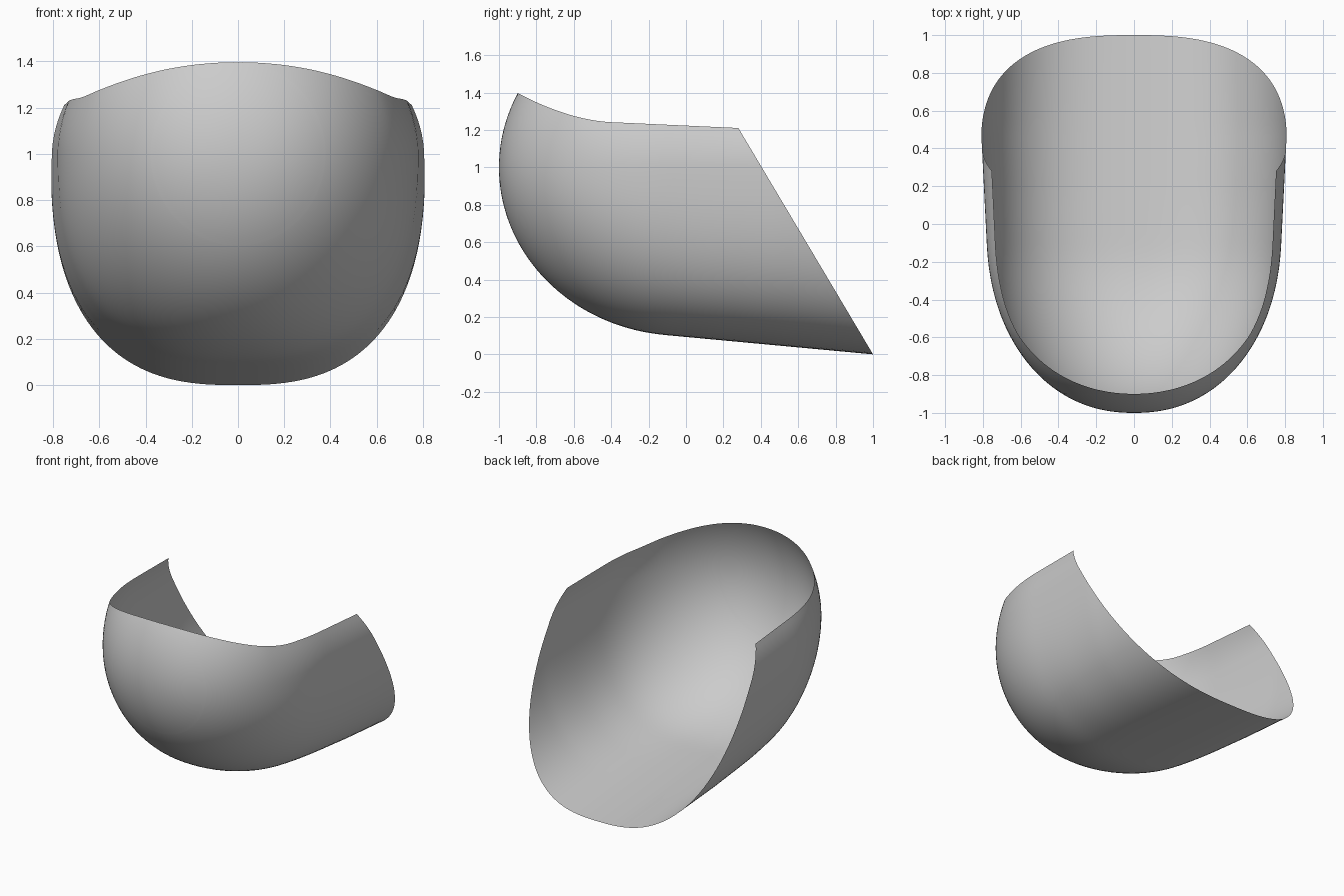
import bpy, bmesh, math
from mathutils import Vector

if "Cube" in bpy.data.objects:
    bpy.data.objects.remove(bpy.data.objects["Cube"], do_unlink=True)

MID = 1.0      # height of the widest line
SEGMENTS = 72


def spow(v, e):
    return math.copysign(abs(v) ** e, v)


def half_width(y):
    t = min(1, max(0, (-0.1 - y) / 0.9))
    return (0.785 + 0.05 * min(y, 0.5)) * (1 - t ** 2.2) ** (1 / 2.2)


def nose_height(y):
    t = min(1, max(0, (-0.02 - y) / 0.98))
    return 0.9 * math.sqrt(1 - t * t)


def depth_below(y):
    # round nose running into a gently sloping floor
    return nose_height(y) if y < -0.11 else MID - 0.093 * (1 - y)


def height_above(y):
    return min(nose_height(y), 0.66 - 0.13 * y)


def rim_height(y):
    if y < -0.37:
        return 1.24 + 0.157 * ((-0.37 - y) / 0.53) ** 1.8
    return 1.24 - 0.046 * (y + 0.37)


def section(y):
    """Open, squarish U from one rim to the other; closed ahead of the rim."""
    w, low, high = half_width(y), depth_below(y), height_above(y)
    rise = min(1, (rim_height(y) - MID) / high) if high > 1e-6 else 1
    if y < -0.8999:
        rise = 1
    end = math.pi / 2 + math.asin(rise)
    b = min(1, max(0, (y + 0.9) / 1.1))
    e_low = 2 / (2 + 0.67 * b * b * (3 - 2 * b))
    pts = []
    for i in range(SEGMENTS + 1):
        a = end * (2 * i / SEGMENTS - 1)
        below = math.cos(a) > 0
        e, c = (e_low, low) if below else (1, high)
        pts.append((w * spow(math.sin(a), e), y, MID - c * spow(math.cos(a), e)))
    return pts


# Stations along the length: tip, rounded nose, straight body
stations = [-1 + 0.1 * (i / 14) ** 2 for i in range(14)]
stations += [-0.9 + 0.8 * (i / 36) ** 2 for i in range(36)]
stations += [-0.1 + 1.13 * i / 24 for i in range(25)]

bm = bmesh.new()
rows = [[bm.verts.new(p) for p in section(y)] for y in stations]
for r0, r1 in zip(rows, rows[1:]):
    for i in range(SEGMENTS):
        bm.faces.new((r0[i], r0[i + 1], r1[i + 1], r1[i]))
bmesh.ops.remove_doubles(bm, verts=bm.verts[:], dist=0.0004)

# Slanted cut across the open back
bmesh.ops.bisect_plane(bm, geom=bm.verts[:] + bm.edges[:] + bm.faces[:],
                       plane_co=Vector((0, 1, 0)), plane_no=Vector((0, 1.21, 0.72)),
                       clear_outer=True)
bmesh.ops.recalc_face_normals(bm, faces=bm.faces[:])

# Outside faces point away from the middle
probe = min(bm.faces, key=lambda f: f.calc_center_median().y)
if probe.normal.y > 0:
    bmesh.ops.reverse_faces(bm, faces=bm.faces[:])

mesh = bpy.data.meshes.new("curved_shell")
bm.to_mesh(mesh)
bm.free()
shell = bpy.data.objects.new("curved_shell", mesh)
bpy.context.collection.objects.link(shell)

mat = bpy.data.materials.new("light_grey")
mat.use_nodes = True
grey = (0.6, 0.6, 0.6, 1)
mat.diffuse_color = grey
mat.node_tree.nodes["Principled BSDF"].inputs["Base Color"].default_value = grey
mesh.materials.append(mat)

bpy.context.view_layer.objects.active = shell
shell.select_set(True)
bpy.ops.object.shade_smooth_by_angle(angle=math.radians(40))
